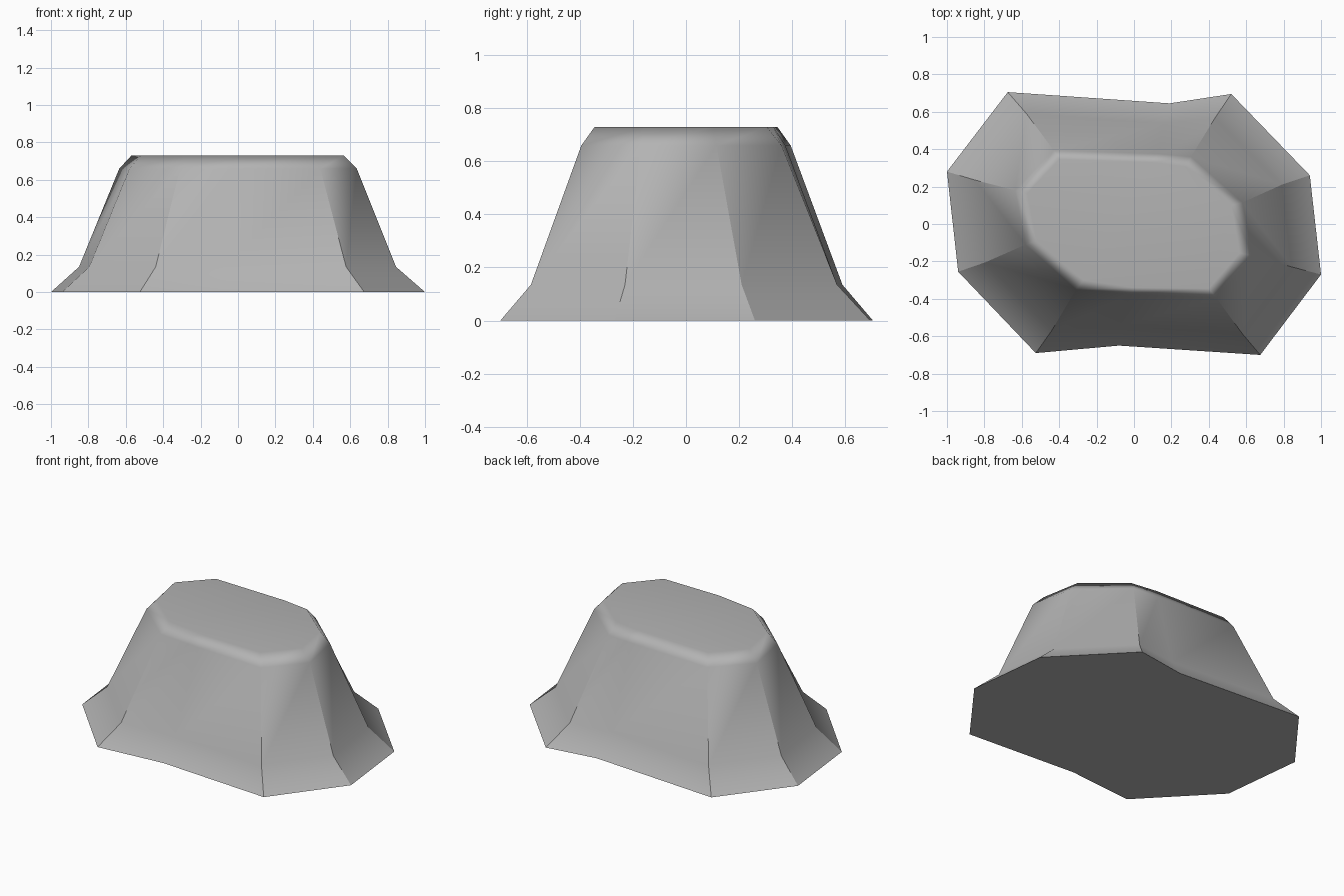
import bpy
import bmesh

if "Cube" in bpy.data.objects:
    bpy.data.objects.remove(bpy.data.objects["Cube"])

# Cross-section rings, bottom to top: height and ten outline points
RINGS = [
    (0.0, [(1, -.27), (.94, .26), (.52, .695), (.19, .645), (-.675, .705),
           (-1, .28), (-.94, -.255), (-.525, -.69), (-.08, -.65), (.675, -.70)]),
    (0.135, [(.845, -.23), (.79, .21), (.435, .57), (.16, .537), (-.575, .59),
             (-.85, .235), (-.795, -.205), (-.44, -.57), (-.07, -.547), (.578, -.585)]),
    (0.66, [(.635, -.17), (.58, .115), (.305, .36), (.13, .375), (-.43, .395),
            (-.635, .18), (-.58, -.11), (-.31, -.35), (-.02, -.375), (.44, -.395)]),
    (0.73, [(.565, -.155), (.52, .10), (.28, .305), (.10, .33), (-.40, .345),
            (-.57, .165), (-.52, -.09), (-.27, -.30), (0, -.34), (.40, -.345)]),
]
MIDS = (3, 8)  # soft creases halfway along the long sides

stone = bpy.data.materials.new("grey_stone")
stone.diffuse_color = (.45, .45, .45, 1)
stone.use_nodes = True
stone.node_tree.nodes["Principled BSDF"].inputs["Base Color"].default_value = stone.diffuse_color

# Rock body: rings joined by quads, capped at both ends
bm = bmesh.new()
rings = [[bm.verts.new((x, y, z)) for x, y in pts] for z, pts in RINGS]
for low, high in zip(rings, rings[1:]):
    for i in range(10):
        j = (i + 1) % 10
        bm.faces.new((low[i], low[j], high[j], high[i]))
bm.faces.new(rings[-1])
bm.faces.new(rings[0][::-1])
bmesh.ops.recalc_face_normals(bm, faces=bm.faces)
for f in bm.faces:
    f.smooth = True

# Hard edges: the base outline and the wall corners up to the rim
for i in range(10):
    hard = [(rings[0][i], rings[0][(i + 1) % 10])]
    if i not in MIDS:
        hard += [(rings[0][i], rings[1][i]), (rings[1][i], rings[2][i])]
    for pair in hard:
        bm.edges.get(pair).smooth = False

mesh = bpy.data.meshes.new("rock_body")
bm.to_mesh(mesh)
bm.free()
mesh.materials.append(stone)
rock = bpy.data.objects.new("rock_body", mesh)
bpy.context.collection.objects.link(rock)

# Keep the large faces flat, with soft transitions at the rim and foot
weighted = rock.modifiers.new("weighted_normals", 'WEIGHTED_NORMAL')
weighted.keep_sharp = True
